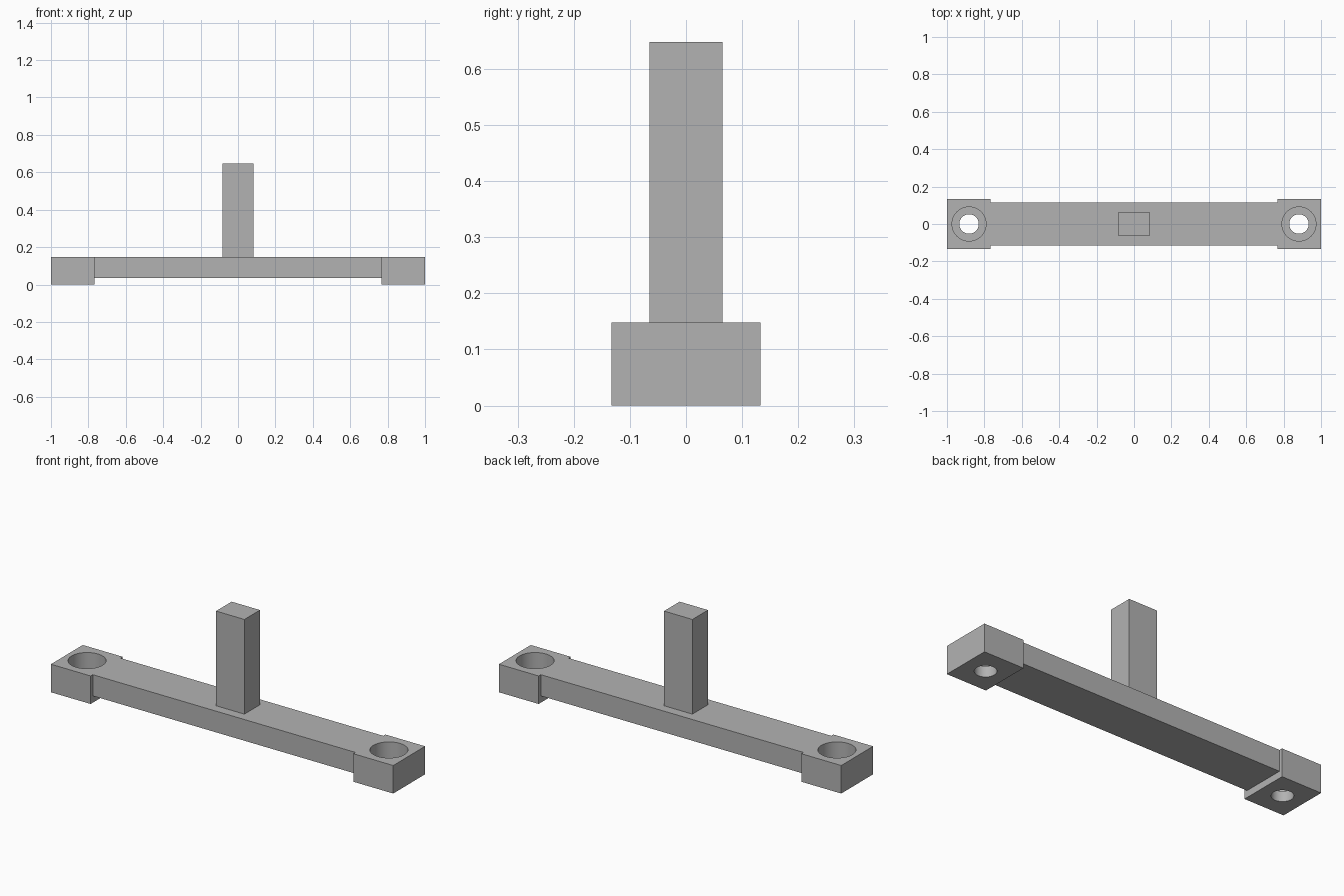
import bpy
import bmesh
from mathutils import Matrix

if "Cube" in bpy.data.objects:
    bpy.data.objects.remove(bpy.data.objects["Cube"], do_unlink=True)

TOP = 0.148          # shared top face of bar and end blocks
HOLE_X = 0.882       # centre of each bolt hole

grey = bpy.data.materials.new("plain_grey")
grey.use_nodes = True
colour = (0.45, 0.45, 0.45, 1)
grey.diffuse_color = colour
grey.node_tree.nodes["Principled BSDF"].inputs["Base Color"].default_value = colour


def make_object(name, bm):
    mesh = bpy.data.meshes.new(name)
    bm.to_mesh(mesh)
    bm.free()
    mesh.materials.append(grey)
    obj = bpy.data.objects.new(name, mesh)
    bpy.context.collection.objects.link(obj)
    return obj


def box(name, x, y, z):
    """Box spanning the given (low, high) ranges."""
    bm = bmesh.new()
    size = [hi - lo for lo, hi in (x, y, z)]
    mid = [(hi + lo) / 2 for lo, hi in (x, y, z)]
    bmesh.ops.create_cube(bm, size=1, matrix=Matrix.Translation(mid) @ Matrix.Diagonal((*size, 1)))
    return make_object(name, bm)


def cylinder(name, x, radius, low, high):
    bm = bmesh.new()
    bmesh.ops.create_cone(bm, cap_ends=True, segments=64, radius1=radius, radius2=radius,
                          depth=high - low, matrix=Matrix.Translation((x, 0, (low + high) / 2)))
    return make_object(name, bm)


def combine(target, tool, operation):
    """Apply a boolean and remove the tool object."""
    tool.hide_render = True
    mod = target.modifiers.new(operation.lower(), "BOOLEAN")
    mod.operation = operation
    mod.solver = "EXACT"
    mod.object = tool
    bpy.ops.object.select_all(action="DESELECT")
    bpy.context.view_layer.objects.active = target
    target.select_set(True)
    bpy.ops.object.modifier_apply(modifier=mod.name)
    bpy.data.objects.remove(tool, do_unlink=True)


# Crossbar with a thicker, wider block at each end
base = box("base_bar", (-0.9, 0.9), (-0.115, 0.115), (0.036, TOP))
for side in (-1, 1):
    ends = sorted((side * 0.768, side))
    combine(base, box("end_block", ends, (-0.133, 0.133), (0, TOP)), "UNION")

# Counterbored bolt holes through the end blocks
for side in (-1, 1):
    combine(base, cylinder("bolt_hole", side * HOLE_X, 0.052, -0.1, 0.3), "DIFFERENCE")
    combine(base, cylinder("counterbore", side * HOLE_X, 0.091, 0.055, 0.3), "DIFFERENCE")

# Upright post in the middle
box("post", (-0.083, 0.083), (-0.065, 0.065), (TOP, 0.648))

# Smooth hole walls, sharp block edges
bpy.ops.object.select_all(action="DESELECT")
bpy.context.view_layer.objects.active = base
base.select_set(True)
bpy.ops.object.shade_smooth_by_angle()
